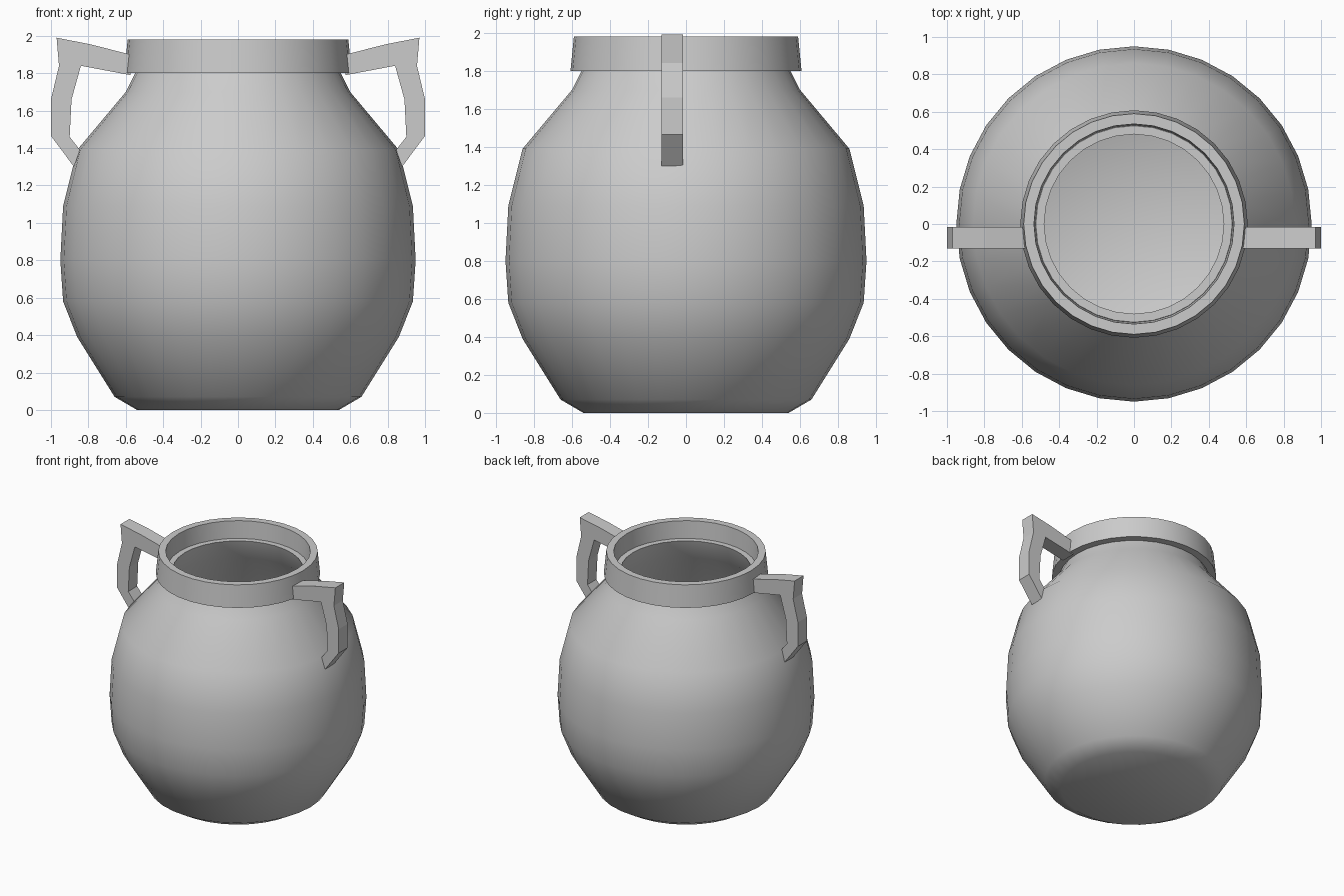
import bpy, bmesh
from math import cos, sin, pi, radians

if "Cube" in bpy.data.objects:
    bpy.data.objects.remove(bpy.data.objects["Cube"])

SEGMENTS = 32


def finish(name, bm, smooth=False):
    bmesh.ops.remove_doubles(bm, verts=bm.verts, dist=1e-5)
    bmesh.ops.recalc_face_normals(bm, faces=bm.faces)
    mesh = bpy.data.meshes.new(name)
    bm.to_mesh(mesh)
    bm.free()
    obj = bpy.data.objects.new(name, mesh)
    bpy.context.collection.objects.link(obj)
    if smooth:
        bpy.ops.object.select_all(action='DESELECT')
        obj.select_set(True)
        bpy.context.view_layer.objects.active = obj
        bpy.ops.object.shade_smooth_by_angle(angle=radians(33))
    return obj


def lathe(name, profile, closed=False):
    """Revolve (radius, height) points about z; open ends are capped."""
    bm = bmesh.new()
    rings = [[bm.verts.new((r * cos(2 * pi * i / SEGMENTS),
                            r * sin(2 * pi * i / SEGMENTS), z))
              for i in range(SEGMENTS)] for r, z in profile]
    pairs = list(zip(rings, rings[1:]))
    if closed:
        pairs.append((rings[-1], rings[0]))
    for a, b in pairs:
        for i in range(SEGMENTS):
            j = (i + 1) % SEGMENTS
            bm.faces.new((a[i], a[j], b[j], b[i]))
    if not closed:
        bm.faces.new(rings[0])
        bm.faces.new(rings[-1])
    return finish(name, bm, smooth=True)


def handle(name, side):
    """Extrude the handle outline along y."""
    outline = [(0.575, 1.90), (0.79, 1.955), (0.97, 1.99), (0.957, 1.84),
               (1.0, 1.66), (1.0, 1.465), (0.877, 1.30), (0.845, 1.39),
               (0.90, 1.46), (0.89, 1.66), (0.835, 1.84), (0.575, 1.79)]
    outline[-2:] = [(0.84, 1.84), (0.575, 1.79)]
    bm = bmesh.new()
    face = bm.faces.new([bm.verts.new((side * x, -0.13, z)) for x, z in outline])
    ext = bmesh.ops.extrude_face_region(bm, geom=[face])
    moved = [v for v in ext['geom'] if isinstance(v, bmesh.types.BMVert)]
    bmesh.ops.translate(bm, verts=moved, vec=(0, 0.115, 0))
    return finish(name, bm)


# Hollow pot body: outside going up, neck edge, inside going down
lathe("pot_body", [
    (0.54, 0.0), (0.66, 0.07), (0.86, 0.39), (0.935, 0.58), (0.95, 0.80),
    (0.935, 1.09), (0.86, 1.39), (0.60, 1.70), (0.55, 1.80), (0.525, 1.84),
    (0.48, 1.84), (0.53, 1.68), (0.79, 1.36), (0.865, 1.08), (0.88, 0.80),
    (0.865, 0.60), (0.79, 0.42), (0.60, 0.12), (0.52, 0.07)])

# Tapered rim collar
lathe("rim_collar", [(0.608, 1.80), (0.59, 1.98), (0.535, 1.98), (0.525, 1.80)],
      closed=True)

# Pair of handles, set slightly forward
for label, side in (("left", -1), ("right", 1)):
    handle(label + "_handle", side)
